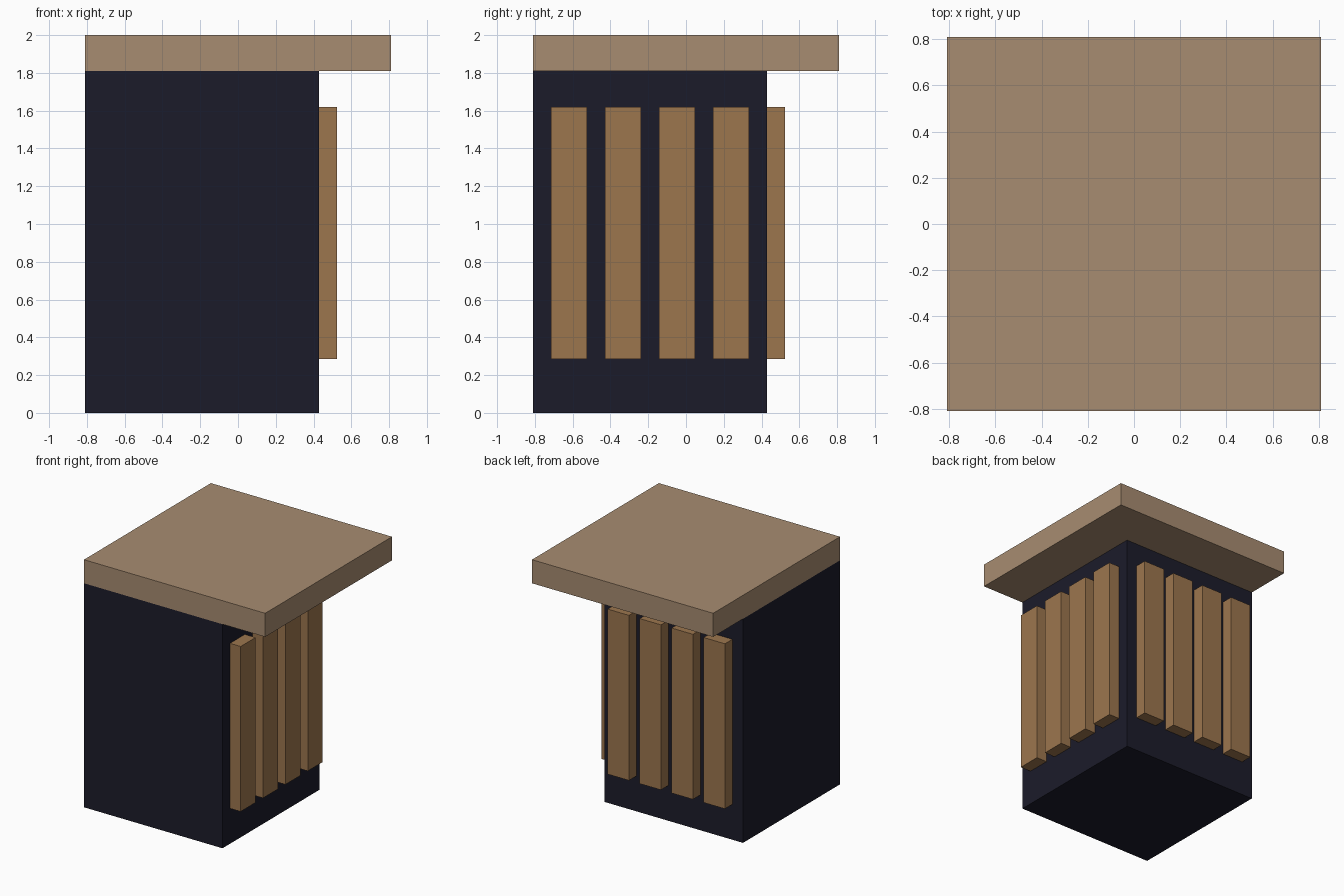
import bpy

if "Cube" in bpy.data.objects:
    bpy.data.objects.remove(bpy.data.objects["Cube"])

U = 2 / 21          # modelling grid: 21 units tall
LO = -8.5 * U       # low x / y edge of the footprint


def material(name, rgb):
    # sRGB 0-255 to linear viewport colour
    m = bpy.data.materials.new(name)
    m.diffuse_color = [(c / 255) ** 2.2 for c in rgb] + [1]
    m.use_nodes = True
    m.node_tree.nodes["Principled BSDF"].inputs["Base Color"].default_value = m.diffuse_color
    return m


def box(name, x, y, z, mat):
    # ranges in grid units, x and y measured from the low corner
    ranges = [(a * U + o, b * U + o) for (a, b), o in zip((x, y, z), (LO, LO, 0))]
    bpy.ops.mesh.primitive_cube_add(size=1, location=[(a + b) / 2 for a, b in ranges])
    ob = bpy.context.object
    ob.name = name
    ob.scale = [b - a for a, b in ranges]
    bpy.ops.object.transform_apply(location=False, rotation=False, scale=True)
    ob.data.materials.append(mat)
    return ob


dark = material("dark_body", (33, 33, 46))
wood = material("slat_wood", (155, 117, 79))
pale = material("top_wood", (166, 139, 112))

# Body and overhanging top, flush on the front and left
box("body", (0, 13), (0, 13), (0, 19), dark)
box("top_slab", (0, 17), (0, 17), (19, 21), pale)

# Four raised slats on the right and back faces
for i in range(4):
    span = (1 + 3 * i, 3 + 3 * i)
    box(f"right_slat_{i + 1}", (13, 14), span, (3, 17), wood)
    box(f"back_slat_{i + 1}", span, (13, 14), (3, 17), wood)
